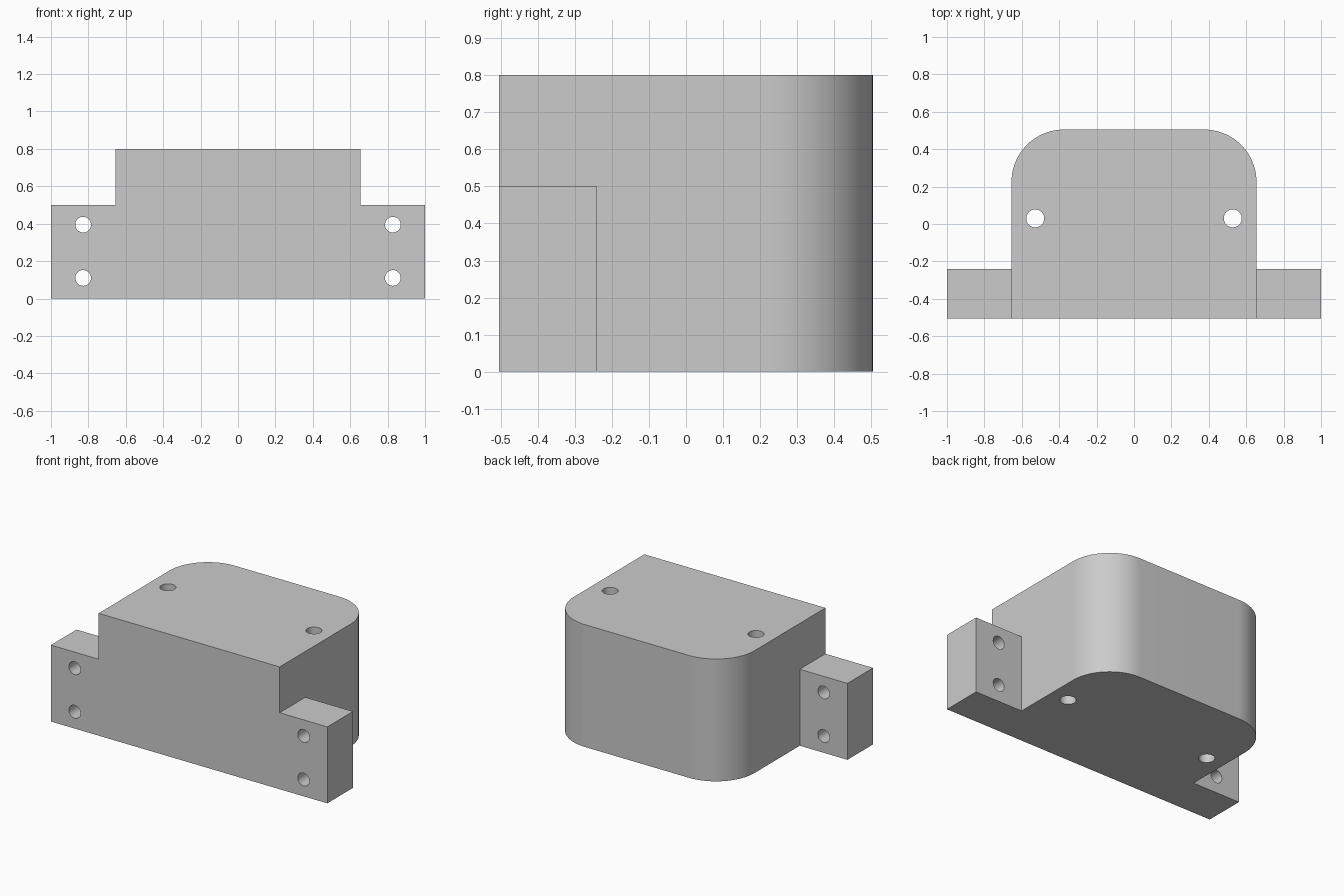
import bpy
import bmesh
import math

cube = bpy.data.objects.get("Cube")
if cube:
    bpy.data.objects.remove(cube, do_unlink=True)

W, FRONT, BACK, TOP = 0.655, -0.505, 0.505, 0.8
EAR_BACK, EAR_TOP = -0.24, 0.5
RADIUS = 0.28

grey = bpy.data.materials.new("plain grey")
grey.use_nodes = True
colour = (0.6, 0.6, 0.6, 1)
grey.diffuse_color = colour
grey.node_tree.nodes["Principled BSDF"].inputs["Base Color"].default_value = colour


def prism(name, outline, height):
    """Extrude a plan outline straight up from the ground."""
    bm = bmesh.new()
    base = bm.faces.new([bm.verts.new((x, y, 0)) for x, y in outline])
    top = bmesh.ops.extrude_face_region(bm, geom=[base])["geom"]
    verts = [v for v in top if isinstance(v, bmesh.types.BMVert)]
    bmesh.ops.translate(bm, vec=(0, 0, height), verts=verts)
    bmesh.ops.recalc_face_normals(bm, faces=bm.faces)
    mesh = bpy.data.meshes.new(name)
    bm.to_mesh(mesh)
    bm.free()
    mesh.materials.append(grey)
    obj = bpy.data.objects.new(name, mesh)
    bpy.context.collection.objects.link(obj)
    return obj


def drill(name, location, radius, rotation=(0, 0, 0)):
    bpy.ops.mesh.primitive_cylinder_add(vertices=40, radius=radius, depth=2,
                                        location=location, rotation=rotation)
    obj = bpy.context.object
    obj.name = name
    obj.data.materials.append(grey)
    return obj


def combine(target, other, operation):
    """Apply a boolean and discard the tool object."""
    other.hide_render = True
    mod = target.modifiers.new(operation.lower(), "BOOLEAN")
    mod.operation, mod.solver, mod.object = operation, "EXACT", other
    bpy.ops.object.select_all(action="DESELECT")
    bpy.context.view_layer.objects.active = target
    target.select_set(True)
    bpy.ops.object.modifier_apply(modifier=mod.name)
    bpy.data.objects.remove(other, do_unlink=True)


# Main block with two rounded rear corners
outline = [(-W, FRONT), (W, FRONT)]
for side, start in ((1, 0), (-1, 90)):
    for i in range(25):
        a = math.radians(start + 90 * i / 24)
        outline.append((side * (W - RADIUS) + RADIUS * math.cos(a),
                        BACK - RADIUS + RADIUS * math.sin(a)))
block = prism("mounting_block", outline, TOP)

# Front flange forming both mounting ears
flange = prism("flange", [(-1, FRONT), (1, FRONT), (1, EAR_BACK), (-1, EAR_BACK)], EAR_TOP)
combine(block, flange, "UNION")

# Vertical holes through the block, horizontal holes through the ears
for side in (-1, 1):
    combine(block, drill("block_hole", (side * 0.528, 0.03, 0.4), 0.048), "DIFFERENCE")
    for z in (0.11, 0.395):
        hole = drill("ear_hole", (side * 0.828, -0.4, z), 0.042, (math.pi / 2, 0, 0))
        combine(block, hole, "DIFFERENCE")

bpy.ops.object.shade_smooth_by_angle(angle=math.radians(30))
